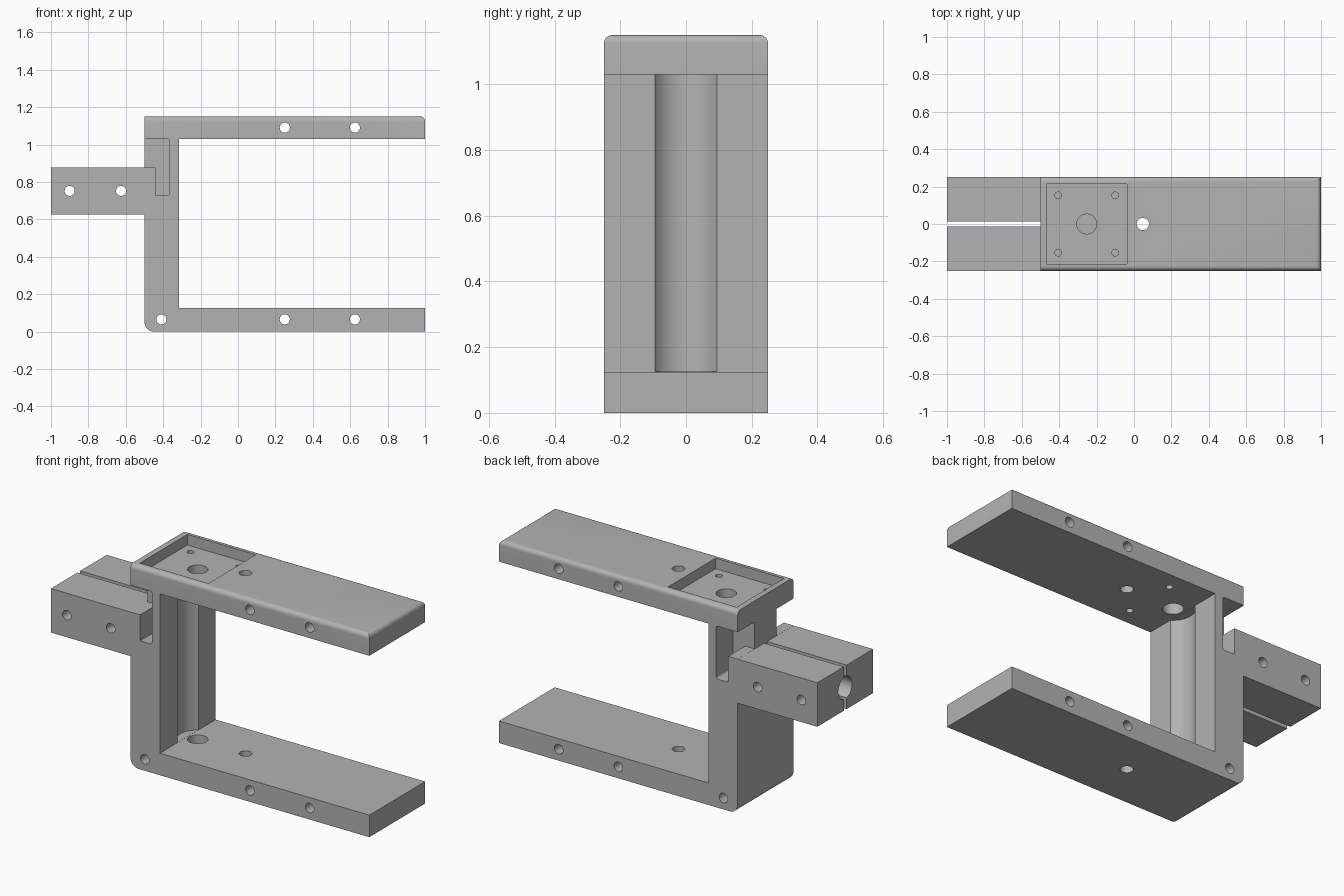
import bpy, bmesh, math
from mathutils import Matrix

cube = bpy.data.objects.get("Cube")
if cube:
    bpy.data.objects.remove(cube, do_unlink=True)

grey = bpy.data.materials.new("plain_grey")
grey.use_nodes = True
color = (0.45, 0.45, 0.45, 1)
grey.diffuse_color = color
grey.node_tree.nodes["Principled BSDF"].inputs["Base Color"].default_value = color


def make_object(name, bm):
    bmesh.ops.recalc_face_normals(bm, faces=bm.faces)
    mesh = bpy.data.meshes.new(name)
    bm.to_mesh(mesh)
    bm.free()
    mesh.materials.append(grey)
    obj = bpy.data.objects.new(name, mesh)
    bpy.context.collection.objects.link(obj)
    return obj


def prism(points, y0, y1):
    """Extrude an x-z outline along y."""
    bm = bmesh.new()
    face = bm.faces.new([bm.verts.new((x, y0, z)) for x, z in points])
    moved = bmesh.ops.extrude_face_region(bm, geom=[face])["geom"]
    verts = [v for v in moved if isinstance(v, bmesh.types.BMVert)]
    bmesh.ops.translate(bm, vec=(0, y1 - y0, 0), verts=verts)
    return bm


def round_edges(bm, radius, rule):
    """Round every edge whose two ends both satisfy the rule."""
    edges = [e for e in bm.edges if rule(e.verts[0].co, e.verts[1].co)]
    bmesh.ops.bevel(bm, geom=edges, offset=radius, segments=6, profile=0.5,
                    affect='EDGES')


def near(a, b):
    return abs(a - b) < 1e-4


# Body outline: two arms, the column and the clamp block
TOP, ARM_TOP, ARM_LOW = 1.15, 1.03, 0.125
BACK, INNER, HALF = -0.5, -0.315, 0.25
CLAMP_LOW, CLAMP_HIGH = 0.627, 0.877
bm = prism([(BACK, 0), (1, 0), (1, ARM_LOW), (INNER, ARM_LOW),
            (INNER, ARM_TOP), (1, ARM_TOP), (1, TOP), (BACK, TOP),
            (BACK, CLAMP_HIGH), (-1, CLAMP_HIGH), (-1, CLAMP_LOW),
            (BACK, CLAMP_LOW)], -HALF, HALF)
round_edges(bm, 0.05, lambda a, b: all(near(p.x, BACK) and near(p.z, 0) for p in (a, b)))
round_edges(bm, 0.025, lambda a, b: all(near(p.z, TOP) for p in (a, b))
            and not (near(a.x, BACK) and near(b.x, BACK)))
body = make_object("bracket_body", bm)


def cut(bm):
    cutter = make_object("cutter", bm)
    cutter.hide_render = True
    mod = body.modifiers.new("cut", 'BOOLEAN')
    mod.operation, mod.solver, mod.object = 'DIFFERENCE', 'EXACT', cutter
    bpy.context.view_layer.objects.active = body
    bpy.ops.object.modifier_apply(modifier=mod.name)
    mesh = cutter.data
    bpy.data.objects.remove(cutter, do_unlink=True)
    bpy.data.meshes.remove(mesh)


def cut_box(x0, x1, y0, y1, z0, z1):
    cut(prism([(x0, z0), (x1, z0), (x1, z1), (x0, z1)], y0, y1))


def cut_hole(axis, center, radius, length):
    turn = {'X': Matrix.Rotation(math.pi / 2, 4, 'Y'),
            'Y': Matrix.Rotation(math.pi / 2, 4, 'X'),
            'Z': Matrix.Identity(4)}[axis]
    bm = bmesh.new()
    bmesh.ops.create_cone(bm, cap_ends=True, segments=40, radius1=radius,
                          radius2=radius, depth=length,
                          matrix=Matrix.Translation(center) @ turn)
    cut(bm)


# Rounded groove down the inside of the column
gap = 0.0005
cut_hole('Z', (-0.25, 0, (ARM_LOW + ARM_TOP) / 2), 0.115, ARM_TOP - ARM_LOW - 2 * gap)

# Notches on both sides of the column, leaving a central web
for y0, y1 in ((0.098, 0.3), (-0.3, -0.098)):
    bm = prism([(-0.55, CLAMP_HIGH + gap), (-0.44, CLAMP_HIGH + gap),
                (-0.44, 0.73), (-0.365, 0.73), (-0.365, ARM_TOP),
                (-0.55, ARM_TOP)], y0, y1)
    round_edges(bm, 0.012, lambda a, b: not near(a.y, b.y) and near(a.x, -0.365))
    cut(bm)

# Clamp slit and bore
cut_box(-1.1, BACK - gap, -0.0125, 0.0125, 0.5, 1.0)
cut_hole('X', (-0.8, 0, 0.752), 0.0625, 0.6)

# Shallow pocket in the upper arm
cut_box(-0.467, -0.037, -0.213, 0.213, 1.09, 1.3)

# Pocket holes: central shaft and four screws
cut_hole('Z', (-0.253, 0, 1.09), 0.053, 0.2)
for x in (-0.405, -0.1):
    for y in (-0.153, 0.153):
        cut_hole('Z', (x, y, 1.07), 0.018, 0.12)

# Blind shaft seat in the lower arm, and the hole through both arms
cut_hole('Z', (-0.253, 0, 0.125), 0.053, 0.125)
for z in (0.06, 1.09):
    cut_hole('Z', (0.047, 0, z), 0.033, 0.2)

# Cross holes through the arms, the corner and the clamp
for x, z in ((0.25, 1.09), (0.625, 1.09), (0.25, 0.065), (0.625, 0.065),
             (-0.41, 0.065), (-0.9, 0.752), (-0.625, 0.752)):
    cut_hole('Y', (x, 0, z), 0.027, 0.6)

# Smooth the round surfaces, keep the corners sharp
bpy.ops.object.select_all(action='DESELECT')
body.select_set(True)
bpy.context.view_layer.objects.active = body
bpy.ops.object.shade_smooth_by_angle(angle=math.radians(30))
